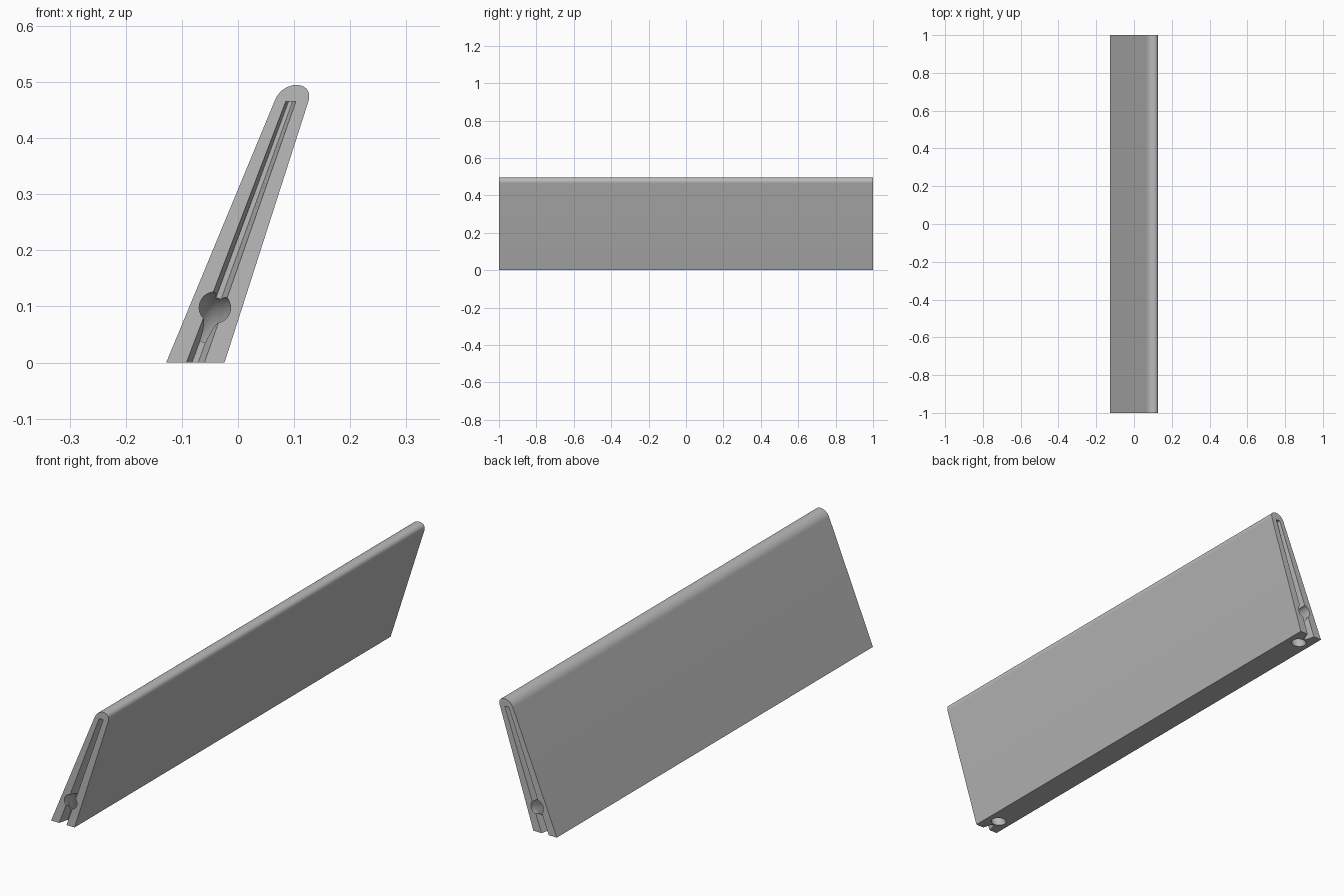
import bpy, bmesh, math
from mathutils import Vector

if "Cube" in bpy.data.objects:
    bpy.data.objects.remove(bpy.data.objects["Cube"])

grey = bpy.data.materials.new("plain_grey")
grey.diffuse_color = (0.5, 0.5, 0.5, 1)
grey.use_nodes = True
grey.node_tree.nodes["Principled BSDF"].inputs["Base Color"].default_value = grey.diffuse_color


def make(name, verts, faces):
    mesh = bpy.data.meshes.new(name)
    mesh.from_pydata(verts, [], faces)
    bm = bmesh.new()
    bm.from_mesh(mesh)
    bmesh.ops.recalc_face_normals(bm, faces=bm.faces)
    bm.to_mesh(mesh)
    bm.free()
    mesh.materials.append(grey)
    ob = bpy.data.objects.new(name, mesh)
    bpy.context.collection.objects.link(ob)
    return ob


def loft(name, rings):
    """Skin equal rings of points and cap both ends."""
    n = len(rings[0])
    faces = [(k * n + i, k * n + (i + 1) % n, (k + 1) * n + (i + 1) % n, (k + 1) * n + i)
             for k in range(len(rings) - 1) for i in range(n)]
    faces += [tuple(range(n)), tuple(range((len(rings) - 1) * n, len(rings) * n))]
    return make(name, [p for r in rings for p in r], faces)


# Leaning tapered panel with a rounded top edge
p0, p3 = Vector((0.066, 0.468)), Vector((0.125, 0.464))
p1 = p0 + 0.041 * Vector((0.38, 0.92))
p2 = p3 + 0.041 * Vector((0.305, 0.95))
profile = [Vector((-0.128, 0)), *[
    (1 - t) ** 3 * p0 + 3 * t * (1 - t) ** 2 * p1 + 3 * t * t * (1 - t) * p2 + t ** 3 * p3
    for t in [i / 24 for i in range(25)]], Vector((-0.024, 0))]
panel = loft("panel", [[(p.x, y, p.y) for p in profile] for y in (-1, 1)])


def groove_cutter(side):
    """Tapered slot in an end face, narrowing with depth."""
    def ring(f):  # f: 0 at the end face, 1 at the slot floor
        pts = []
        for z, right in ((-0.02, 0), (-0.02, 1), (0.465, 1), (0.465, 0)):
            h = z / 0.465
            outer = (-0.060 + 0.163 * h) if right else (-0.092 + 0.177 * h)
            inner = (-0.071 + 0.168 * h) if right else (-0.082 + 0.172 * h)
            pts.append((outer + (inner - outer) * f, side * (1 - 0.04 * f), z))
        return pts
    return loft("groove_cutter", [ring(-0.25), ring(1)])


def elbow_cutter(side, r=0.028):
    """Curved round channel from the end face to the underside."""
    a, b, lean = 0.075, 0.098, 0.36
    across = Vector((1, 0, -lean)).normalized()
    rings = []
    for k in range(25):
        t = -0.25 + (math.pi / 2 + 0.5) * k / 24
        c, s = math.cos(t), math.sin(t)
        centre = Vector((-0.0765 + lean * b * s, side * (1 - a * c), b * s))
        tangent = Vector((lean * b * c, side * a * s, b * c)).normalized()
        normal = tangent.cross(across)
        rings.append([centre + r * (math.cos(u) * across + math.sin(u) * normal)
                      for u in [2 * math.pi * i / 32 for i in range(32)]])
    return loft("elbow_cutter", rings)


# Cut a slot and a curved channel at each end
cutters = [f(side) for side in (-1, 1) for f in (groove_cutter, elbow_cutter)]
for cutter in cutters:
    cutter.hide_render = True
    mod = panel.modifiers.new("cut", 'BOOLEAN')
    mod.operation = 'DIFFERENCE'
    mod.solver = 'EXACT'
    mod.object = cutter

bpy.ops.object.select_all(action='DESELECT')
panel.select_set(True)
bpy.context.view_layer.objects.active = panel
for mod in list(panel.modifiers):
    bpy.ops.object.modifier_apply(modifier=mod.name)
for cutter in cutters:
    bpy.data.objects.remove(cutter)
bpy.ops.object.shade_smooth_by_angle(angle=math.radians(30))
